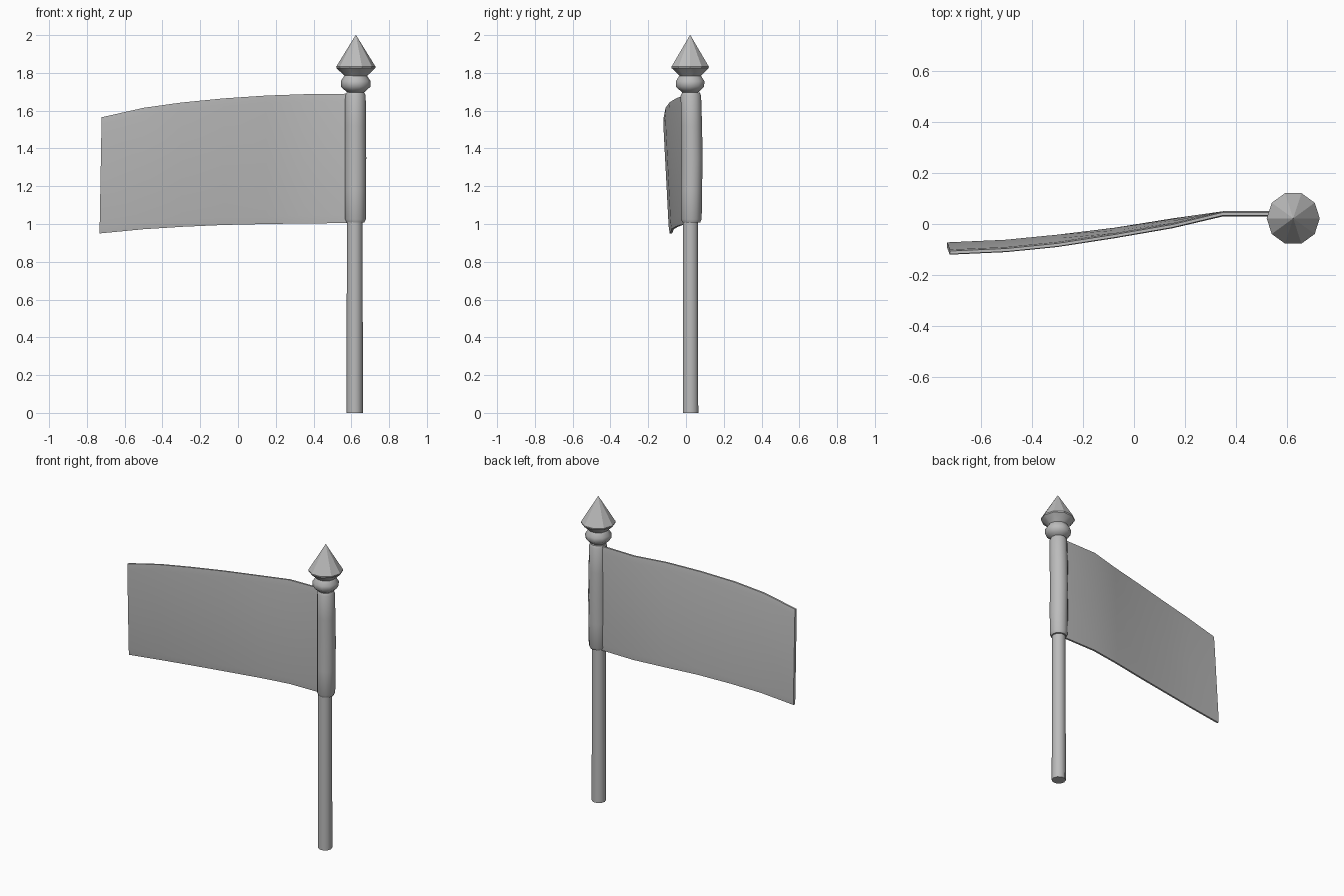
import bpy, bmesh, math

cube = bpy.data.objects.get("Cube")
if cube:
    bpy.data.objects.remove(cube, do_unlink=True)

# One plain grey for the whole model
grey = bpy.data.materials.new("plain grey")
grey.use_nodes = True
COLOUR = (0.5, 0.5, 0.5, 1)
grey.diffuse_color = COLOUR
grey.node_tree.nodes["Principled BSDF"].inputs["Base Color"].default_value = COLOUR


def skin(name, rings, angle):
    """Join equal rings of points into a closed, smooth-shaded object."""
    bm = bmesh.new()
    loops = [[bm.verts.new(p) for p in ring] for ring in rings]
    count = len(loops[0])
    for low, high in zip(loops, loops[1:]):
        for i in range(count):
            j = (i + 1) % count
            bm.faces.new((low[i], low[j], high[j], high[i]))
    bm.faces.new(loops[0][::-1])
    bm.faces.new(loops[-1])
    bmesh.ops.remove_doubles(bm, verts=bm.verts, dist=0.00001)
    bmesh.ops.recalc_face_normals(bm, faces=bm.faces)
    mesh = bpy.data.meshes.new(name)
    bm.to_mesh(mesh)
    bm.free()
    mesh.materials.append(grey)
    obj = bpy.data.objects.new(name, mesh)
    bpy.context.collection.objects.link(obj)
    bpy.ops.object.select_all(action='DESELECT')
    obj.select_set(True)
    bpy.context.view_layer.objects.active = obj
    bpy.ops.object.shade_smooth_by_angle(angle=math.radians(angle))
    return obj


def lathe(name, cx, cy, profile, sides=10, angle=40):
    """Turn (radius, z, backward shift) points around an upright axis."""
    turns = [2 * math.pi * i / sides for i in range(sides)]
    return skin(name, [[(cx + r * math.cos(a), cy + shift + r * math.sin(a), z)
                        for a in turns] for r, z, shift in profile], angle)


# Upright parts
lathe("pole", 0.618, 0.024, [(0.043, 0, 0), (0.041, 1.72, 0)])
lathe("flag_sleeve", 0.622, 0.028,
      [(0.047, 1.008, 0), (0.055, 1.025, 0), (0.056, 1.18, 0.001),
       (0.057, 1.35, 0.003), (0.056, 1.52, 0.001), (0.054, 1.68, -0.002),
       (0.047, 1.695, -0.002)], sides=12)
lathe("finial_collar", 0.623, 0.022,
      [(0.042, 1.695, 0), (0.06, 1.71, 0), (0.078, 1.727, 0),
       (0.079, 1.757, 0), (0.06, 1.785, 0)], angle=50)
lathe("finial_point", 0.624, 0.022,
      [(0.055, 1.778, 0), (0.062, 1.787, 0), (0.103, 1.825, 0),
       (0.104, 1.833, 0), (0.001, 2.0, 0)], angle=30)

# Waving cloth: x and y at the top edge, x and y at the bottom edge, top z, bottom z
stations = [
    (0.60, 0.04, 0.60, 0.04, 1.69, 1.005),
    (0.35, 0.04, 0.35, 0.04, 1.687, 1.003),
    (0.15, -0.008, 0.15, 0.013, 1.68, 1.0),
    (-0.075, -0.047, -0.075, -0.023, 1.665, 0.995),
    (-0.30, -0.082, -0.30, -0.05, 1.643, 0.985),
    (-0.50, -0.102, -0.505, -0.07, 1.615, 0.972),
    (-0.722, -0.112, -0.733, -0.08, 1.565, 0.95),
]
# Height fraction and half thickness across the cloth, thinner at the hems
section = [(0, 0.006), (0.06, 0.01), (0.5, 0.01), (0.94, 0.01), (1, 0.006)]
rings = []
for xt, yt, xb, yb, zt, zb in stations:
    def point(t, offset):
        return (xb + (xt - xb) * t, yb + (yt - yb) * t + offset, zb + (zt - zb) * t)
    rings.append([point(t, -h) for t, h in section]
                 + [point(t, h) for t, h in reversed(section)])
skin("flag_cloth", rings, 60)
